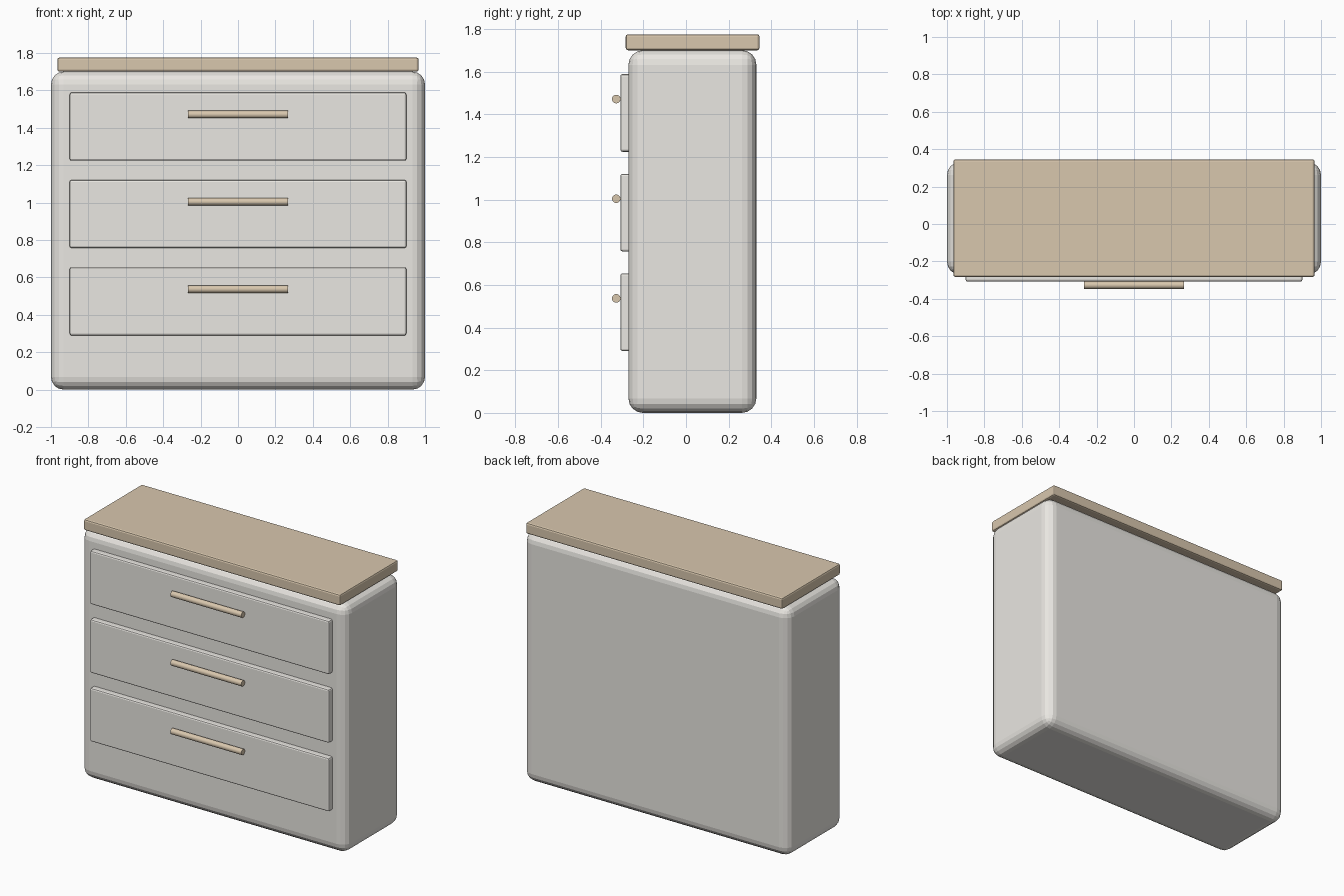
import bpy
import math

if "Cube" in bpy.data.objects:
    bpy.data.objects.remove(bpy.data.objects["Cube"])


def material(name, color):
    mat = bpy.data.materials.new(name)
    mat.diffuse_color = (*color, 1)
    mat.use_nodes = True
    mat.node_tree.nodes["Principled BSDF"].inputs["Base Color"].default_value = mat.diffuse_color
    return mat


PAINT = material("warm_white_paint", (0.82, 0.80, 0.76))
WOOD = material("oak_wood", (0.69, 0.57, 0.42))


def box(name, x, y, z, bevel, segments, mat):
    """Bevelled box from (min, max) ranges on each axis."""
    ranges = (x, y, z)
    bpy.ops.mesh.primitive_cube_add(size=1, location=[(a + b) / 2 for a, b in ranges])
    ob = bpy.context.object
    ob.name = name
    ob.scale = [b - a for a, b in ranges]
    bpy.ops.object.transform_apply(location=False, rotation=False, scale=True)
    mod = ob.modifiers.new("rounded_edges", 'BEVEL')
    mod.width = bevel
    mod.segments = segments
    ob.data.materials.append(mat)
    return ob


def handle(name, z):
    """Round horizontal bar in front of a drawer."""
    bpy.ops.mesh.primitive_cylinder_add(vertices=20, radius=0.02, depth=0.534,
                                        location=(0, -0.327, z),
                                        rotation=(0, math.pi / 2, 0))
    ob = bpy.context.object
    ob.name = name
    ob.data.materials.append(WOOD)
    bpy.ops.object.shade_smooth_by_angle(angle=math.radians(40))


# Cabinet body and wooden top
box("cabinet_body", (-1, 1), (-0.27, 0.33), (0, 1.70), 0.068, 4, PAINT)
box("wooden_top", (-0.966, 0.966), (-0.283, 0.345), (1.70, 1.775), 0.011, 2, WOOD)

# Three drawers, each with a bar handle
for i, name in enumerate(("bottom", "middle", "top")):
    z = 0.472 + i * 0.467
    box(f"{name}_drawer_front", (-0.9, 0.9), (-0.308, -0.235),
        (z - 0.182, z + 0.182), 0.01, 2, PAINT)
    handle(f"{name}_drawer_handle", z + 0.065)
